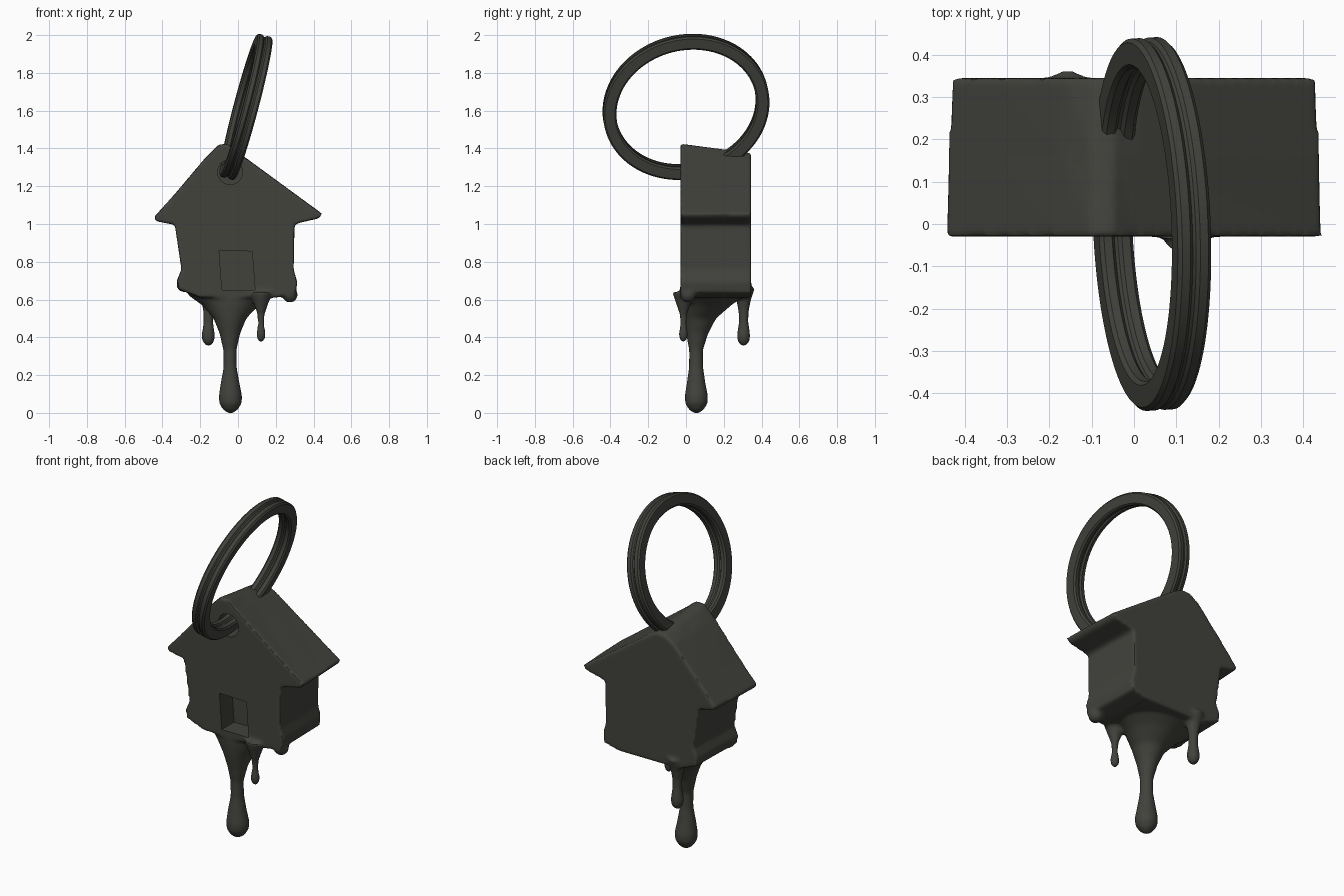
import bpy, bmesh, math
from mathutils import Vector

cube = bpy.data.objects.get("Cube")
if cube:
    bpy.data.objects.remove(cube)

COLOR = (0.054, 0.054, 0.046, 1)
mat = bpy.data.materials.new("dark_olive_grey")
mat.use_nodes = True
mat.diffuse_color = COLOR
bsdf = mat.node_tree.nodes["Principled BSDF"]
bsdf.inputs["Base Color"].default_value = COLOR
bsdf.inputs["Roughness"].default_value = 0.6


def make_object(name, bm):
    bmesh.ops.recalc_face_normals(bm, faces=bm.faces)
    mesh = bpy.data.meshes.new(name)
    bm.to_mesh(mesh)
    bm.free()
    mesh.materials.append(mat)
    obj = bpy.data.objects.new(name, mesh)
    bpy.context.collection.objects.link(obj)
    return obj


def loft(bm, loops, closed=False):
    """Skin a list of equal-length point loops, capped unless closed."""
    rings = [[bm.verts.new(p) for p in loop] for loop in loops]
    pairs = list(zip(rings, rings[1:] + rings[:1]))
    for a, b in pairs if closed else pairs[:-1]:
        for i in range(len(a)):
            j = (i + 1) % len(a)
            bm.faces.new((a[i], a[j], b[j], b[i]))
    if not closed:
        bm.faces.new(rings[0])
        bm.faces.new(rings[-1])


def oval(z, x0, x1, y0, y1, n=24):
    """Horizontal oval filling the given x and y limits."""
    cx, cy, rx, ry = (x0 + x1) / 2, (y0 + y1) / 2, (x1 - x0) / 2, (y1 - y0) / 2
    angles = [2 * math.pi * i / n for i in range(n)]
    return [(cx + rx * math.cos(a), cy + ry * math.sin(a), z) for a in angles]


def round_drip(bm, x, y, rows):
    loft(bm, [oval(z, x - r, x + r, y - r, y + r) for z, r in rows])


def blob(bm, center, radius):
    res = bmesh.ops.create_uvsphere(bm, u_segments=16, v_segments=10, radius=radius)
    bmesh.ops.translate(bm, verts=res["verts"], vec=Vector(center))


# House body: gable outline, slightly smaller and lower at the back
FRONT, BACK = -0.03, 0.345
outline = [(-0.315, 0.655), (-0.2, 0.61), (0.2, 0.61), (0.305, 0.635), (0.315, 0.69),
           (0.295, 0.76), (0.3, 1.0), (0.43, 1.03), (0.447, 1.055), (0.01, 1.375),
           (-0.05, 1.425), (-0.1, 1.425), (-0.17, 1.355), (-0.33, 1.165), (-0.447, 1.035),
           (-0.435, 1.015), (-0.335, 0.995), (-0.3, 0.76), (-0.325, 0.7)]
bm = bmesh.new()
loft(bm, [[(x, FRONT, z) for x, z in outline],
          [(x * 0.985, 0.16, z - max(0, z - 1.3) * 0.2) for x, z in outline],
          [(x * 0.965, BACK, z - max(0, z - 1.3) * 0.4) for x, z in outline]])

# Large melting drip flaring out of the underside
loft(bm, [oval(*row) for row in (
    (0.70, -0.30, 0.26, -0.025, 0.335), (0.62, -0.26, 0.18, -0.03, 0.31),
    (0.57, -0.19, 0.11, -0.028, 0.24), (0.50, -0.13, 0.045, -0.018, 0.16),
    (0.42, -0.098, 0.012, 0.0, 0.118), (0.33, -0.078, -0.008, 0.016, 0.09),
    (0.24, -0.077, -0.006, 0.015, 0.092), (0.16, -0.092, 0.008, 0.004, 0.103),
    (0.09, -0.102, 0.022, -0.007, 0.117), (0.05, -0.1, 0.02, -0.005, 0.115),
    (0.015, -0.078, -0.002, 0.017, 0.093), (-0.003, -0.05, -0.03, 0.045, 0.065))])

# Small drips at the front and back, and sagging lower corners
round_drip(bm, 0.122, -0.014, [(0.64, 0.06), (0.57, 0.036), (0.52, 0.02), (0.47, 0.017),
                               (0.42, 0.025), (0.395, 0.023), (0.375, 0.01)])
round_drip(bm, -0.157, 0.305, [(0.66, 0.06), (0.6, 0.04), (0.54, 0.028), (0.48, 0.026),
                               (0.41, 0.036), (0.38, 0.032), (0.355, 0.014)])
blob(bm, (0.275, 0.01, 0.625), 0.042)
blob(bm, (-0.285, 0.02, 0.68), 0.042)
house = make_object("melting_house", bm)

# Fuse everything into one softened surface
remesh = house.modifiers.new("fuse", "REMESH")
remesh.mode = "VOXEL"
remesh.voxel_size = 0.0095
soften = house.modifiers.new("soften", "SMOOTH")
soften.factor = 0.5
soften.iterations = 8

# Recessed doorway and round ring hole
door = [(-0.1, 0.86), (0.075, 0.855), (0.09, 0.65), (-0.085, 0.65)]
hole = [(-0.042 + 0.066 * math.cos(math.tau * i / 32), 1.275 + 0.066 * math.sin(math.tau * i / 32))
        for i in range(32)]
cutters = []
for name, shape, depth in (("doorway", door, 0.085), ("ring_hole", hole, 0.1)):
    bm = bmesh.new()
    loft(bm, [[(x, y, z) for x, z in shape] for y in (-0.1, depth)])
    cutter = make_object(name + "_cutter", bm)
    cutter.hide_render = True
    cutters.append(cutter)
    cut = house.modifiers.new(name, "BOOLEAN")
    cut.operation = "DIFFERENCE"
    cut.solver = "EXACT"
    cut.object = cutter

# Bake the modifiers, then discard the cutters
graph = bpy.context.evaluated_depsgraph_get()
baked = bpy.data.meshes.new_from_object(house.evaluated_get(graph))
house.modifiers.clear()
house.data = baked
for cutter in cutters:
    bpy.data.objects.remove(cutter)

# Split ring: leaning oval swept with a twin-coil section (radial, axial)
half = [(-0.026, 0.004), (-0.035, 0.012), (-0.035, 0.032), (-0.026, 0.041),
        (0.026, 0.041), (0.035, 0.032), (0.035, 0.012), (0.026, 0.004)]
section = half + [(r, -a) for r, a in reversed(half)]
axis = Vector((1, 0.06, -0.27)).normalized()


def ring_point(t):
    y, z = 0.405 * math.cos(t), 0.345 * math.sin(t + 0.092)
    return Vector((0.042 + 0.27 * z - 0.06 * y, y, 1.62 + z))


loops = []
for i in range(96):
    t = math.tau * i / 96
    p = ring_point(t)
    tangent = (ring_point(t + 0.01) - ring_point(t - 0.01)).normalized()
    outward = tangent.cross(axis)
    if outward.dot(p - Vector((0.042, 0, 1.62))) < 0:
        outward.negate()
    loops.append([p + outward * r + axis * a for r, a in section])
bm = bmesh.new()
loft(bm, loops, closed=True)
ring = make_object("split_ring", bm)

# Smooth shading with crisp cut edges
for obj in (house, ring):
    bpy.ops.object.select_all(action="DESELECT")
    obj.select_set(True)
    bpy.context.view_layer.objects.active = obj
    bpy.ops.object.shade_smooth_by_angle(angle=math.radians(40))
